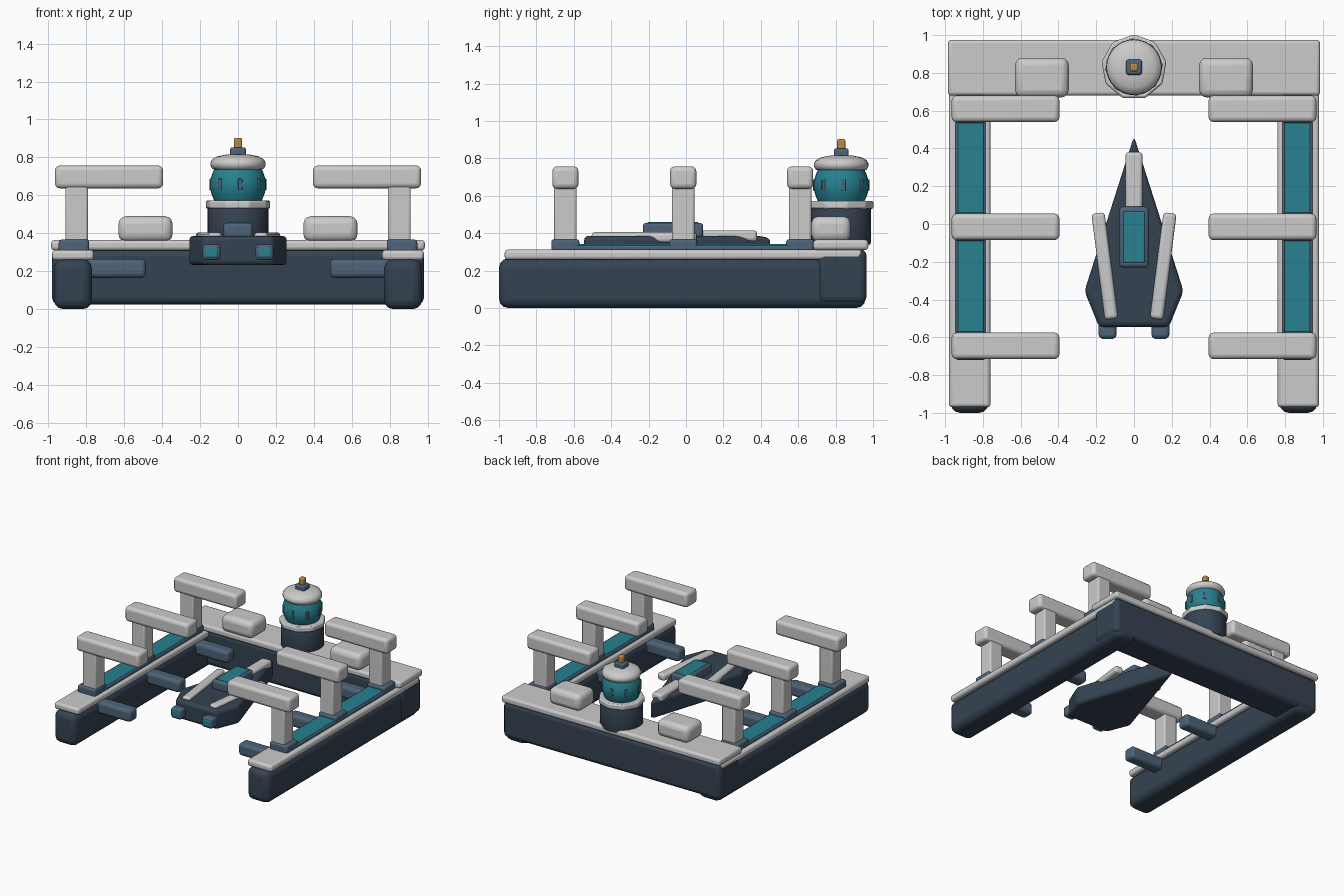
import bpy, bmesh, math
from mathutils import Vector

if "Cube" in bpy.data.objects:
    bpy.data.objects.remove(bpy.data.objects["Cube"])


def mat(name, rgb):
    m = bpy.data.materials.new(name)
    m.diffuse_color = (*rgb, 1)
    m.use_nodes = True
    m.node_tree.nodes["Principled BSDF"].inputs["Base Color"].default_value = m.diffuse_color
    return m


NAVY = mat("navy", (0.035, 0.055, 0.085))
TEAL = mat("teal", (0.02, 0.22, 0.28))
STEEL = mat("steel", (0.075, 0.125, 0.19))
AMBER = mat("amber", (0.5, 0.25, 0.05))


def finish(bm, name, material, bevel=0.0, segs=3, angle=35):
    bmesh.ops.recalc_face_normals(bm, faces=bm.faces)
    me = bpy.data.meshes.new(name)
    bm.to_mesh(me)
    bm.free()
    ob = bpy.data.objects.new(name, me)
    bpy.context.collection.objects.link(ob)
    if material:
        me.materials.append(material)
    if bevel:
        b = ob.modifiers.new("bevel", 'BEVEL')
        b.width, b.segments, b.limit_method = bevel, segs, 'ANGLE'
        b.angle_limit = math.radians(25)
    bpy.context.view_layer.objects.active = ob
    bpy.ops.object.select_all(action='DESELECT')
    ob.select_set(True)
    bpy.ops.object.shade_smooth_by_angle(angle=math.radians(angle))
    return ob


def box(name, x, y, z, material=None, bevel=0.015, rot=0.0):
    """Rounded box from (min, max) ranges, optionally turned about z."""
    bm = bmesh.new()
    bmesh.ops.create_cube(bm, size=1)
    for v in bm.verts:
        v.co = Vector((v.co.x * (x[1] - x[0]), v.co.y * (y[1] - y[0]), v.co.z * (z[1] - z[0])))
    ob = finish(bm, name, material, bevel)
    ob.location = [(r[0] + r[1]) / 2 for r in (x, y, z)]
    ob.rotation_euler.z = rot
    return ob


def pair(name, x, y, z, material=None, bevel=0.015, rot=0.0):
    """The same box on both sides of x = 0."""
    box("right_" + name, x, y, z, material, bevel, rot)
    box("left_" + name, (-x[1], -x[0]), y, z, material, bevel, -rot)


def lathe(name, profile, material=None, sides=32, angle=35, bevel=0.0, turn=0.0):
    """Closed solid of revolution about the tower axis; profile is (radius, z)."""
    bm = bmesh.new()
    rings = []
    for r, z in profile:
        rings.append([bm.verts.new((r * math.cos(turn + math.tau * i / sides),
                                    r * math.sin(turn + math.tau * i / sides), z))
                      for i in range(sides)])
    for a, b in zip(rings, rings[1:]):
        for i in range(sides):
            j = (i + 1) % sides
            bm.faces.new((a[i], a[j], b[j], b[i]))
    bm.faces.new(rings[0])
    bm.faces.new(rings[-1])
    ob = finish(bm, name, material, bevel, 2, angle)
    ob.location.y = TOWER_Y
    return ob


TOWER_Y = 0.83

# U-shaped floating dock: hulls and decks
pair("hull", (0.77, 0.97), (-1.0, 0.96), (0.0, 0.265), NAVY, 0.05)
pair("deck", (0.76, 0.98), (-0.97, 0.94), (0.258, 0.312), None, 0.018)
box("back_hull", (-0.98, 0.98), (0.705, 0.965), (0.025, 0.315), NAVY, 0.035)
box("back_deck", (-0.985, 0.985), (0.68, 0.975), (0.31, 0.365), None, 0.018)

# Deck walkways
pair("walkway_tray", (0.785, 0.945), (-0.6, 0.6), (0.3, 0.335), STEEL, 0.008)
pair("walkway", (0.797, 0.933), (-0.59, 0.59), (0.31, 0.342), TEAL, 0.006)

# Gantry posts with feet, overhanging arms and fenders
for i, y in enumerate((-0.645, -0.015, 0.61)):
    pair(f"post_foot_{i}", (0.785, 0.945), (y - 0.075, y + 0.075), (0.3, 0.367), STEEL, 0.015)
    pair(f"post_{i}", (0.79, 0.91), (y - 0.06, y + 0.06), (0.33, 0.67), None, 0.012)
    pair(f"arm_{i}", (0.395, 0.965), (y - 0.07, y + 0.07), (0.637, 0.757), None, 0.025)
    pair(f"fender_{i}", (0.485, 0.82), (y - 0.05, y + 0.05), (0.165, 0.265), STEEL, 0.025)

# Storage lockers on the back deck
pair("locker", (0.345, 0.63), (0.67, 0.88), (0.355, 0.49), None, 0.04)

# Control tower
lathe("tower_base", [(0.155, 0.34), (0.16, 0.36), (0.16, 0.53), (0.15, 0.55)], NAVY)
lathe("tower_collar", [(0.174, 0.53), (0.174, 0.573)], None, 9, 30, 0.01, math.pi / 2)
barrel = [(0.117, 0.56)]
for k in range(9):
    t = k / 8
    barrel.append((0.122 + 0.026 * math.sin(math.pi * t), 0.565 + 0.18 * t))
lathe("tower_cabin", barrel, TEAL, 32, 50)
lathe("tower_roof", [(0.11, 0.732), (0.135, 0.739), (0.146, 0.758), (0.146, 0.772),
                     (0.136, 0.79), (0.11, 0.805), (0.06, 0.815), (0.01, 0.817)], None, 32, 50)
for i in range(8):
    a = math.tau * (i + 0.1) / 8 - math.pi / 2
    cx, cy = 0.141 * math.cos(a), TOWER_Y + 0.141 * math.sin(a)
    box(f"tower_window_{i}", (cx - 0.01, cx + 0.01), (cy - 0.011, cy + 0.011),
        (0.627, 0.688), STEEL, 0.005, a)
box("beacon_base", (-0.042, 0.042), (0.79, 0.87), (0.805, 0.853), STEEL, 0.012)
box("beacon", (-0.022, 0.022), (0.808, 0.852), (0.845, 0.903), AMBER, 0.01)

# Docked craft: outline extruded to a bevelled hull
half = [(0.0, 0.465), (0.262, -0.355), (0.185, -0.545)]
outline = half + [(-x, y) for x, y in reversed(half[1:])]
bm = bmesh.new()
low = bm.faces.new([bm.verts.new((x, y, 0.232)) for x, y in outline])
up = bmesh.ops.extrude_face_region(bm, geom=[low])
for v in up["geom"]:
    if isinstance(v, bmesh.types.BMVert):
        v.co.z = 0.386
finish(bm, "craft_hull", NAVY, 0.025)

# Craft trim, cockpit and engines
box("craft_spine", (-0.045, 0.045), (0.02, 0.38), (0.355, 0.415), None, 0.018)
pair("craft_rail", (0.12, 0.19), (-0.505, 0.06), (0.35, 0.405), None, 0.018, -math.atan2(0.07, 0.55))
box("craft_cockpit", (-0.077, 0.077), (-0.23, 0.092), (0.375, 0.455), STEEL, 0.018)
box("craft_canopy", (-0.056, 0.056), (-0.205, 0.067), (0.42, 0.46), TEAL, 0.006)
pair("craft_engine", (0.093, 0.187), (-0.605, -0.5), (0.258, 0.342), STEEL, 0.018)
pair("craft_nozzle", (0.107, 0.173), (-0.61, -0.58), (0.272, 0.328), TEAL, 0.008)
